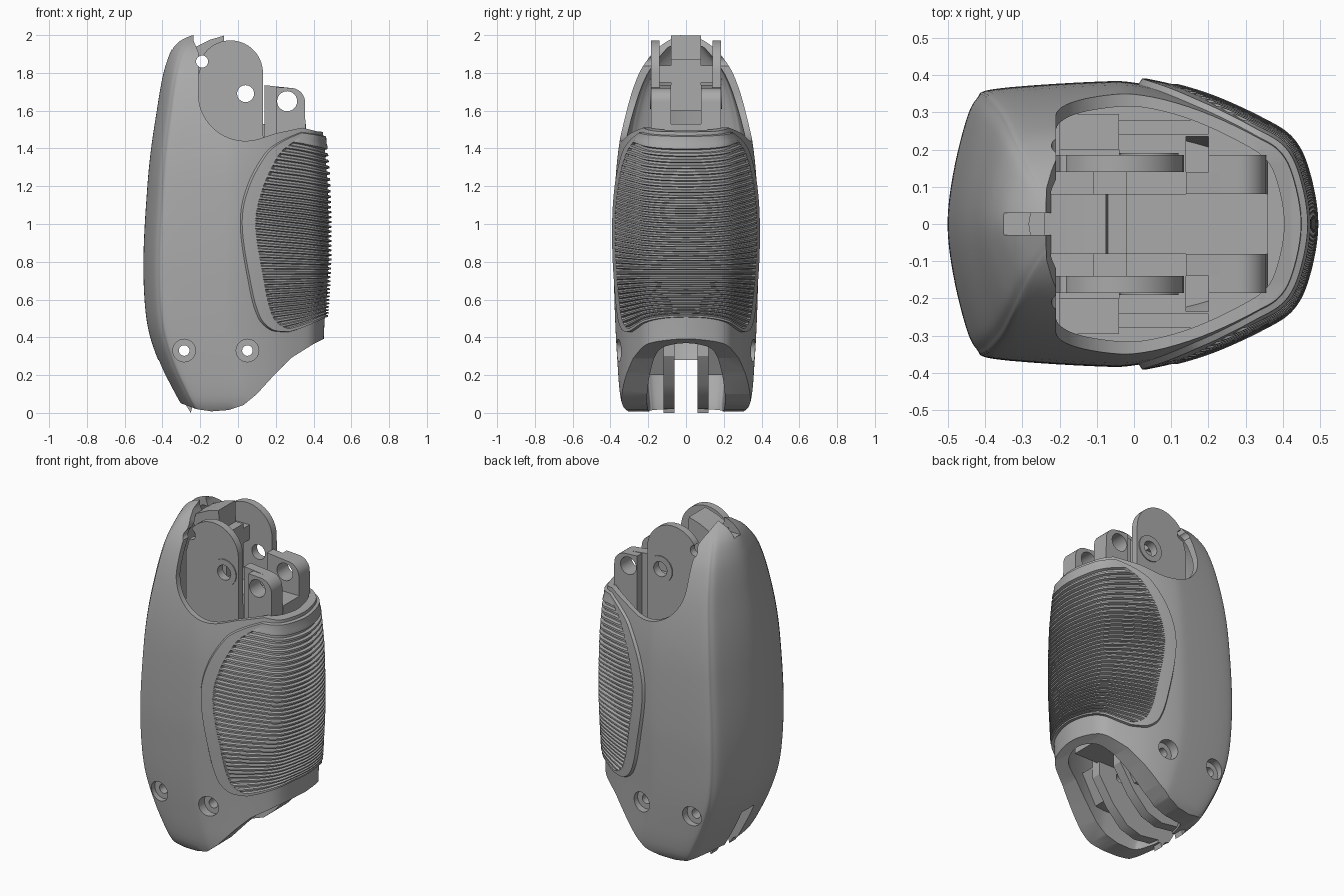
import bpy, bmesh, math
from mathutils import Vector

if "Cube" in bpy.data.objects:
    bpy.data.objects.remove(bpy.data.objects["Cube"])

grey = bpy.data.materials.new("plain grey")
grey.use_nodes = True
grey.diffuse_color = (0.4, 0.4, 0.4, 1)
grey.node_tree.nodes["Principled BSDF"].inputs["Base Color"].default_value = (0.4, 0.4, 0.4, 1)


def spline(table, key):
    """Smooth interpolation of (key, values...) rows."""
    key = min(max(key, table[0][0]), table[-1][0])
    i = 0
    while i < len(table) - 2 and key > table[i + 1][0]:
        i += 1
    rows = [table[max(0, min(len(table) - 1, i + d))] for d in (-1, 0, 1, 2)]
    a, p, q, b = rows
    span = q[0] - p[0]
    t = (key - p[0]) / span
    result = []
    for c in range(1, len(p)):
        m = (q[c] - a[c]) / (q[0] - a[0]) * span
        n = (b[c] - p[c]) / (b[0] - p[0]) * span
        result.append((2*t**3 - 3*t**2 + 1) * p[c] + (t**3 - 2*t**2 + t) * m
                      + (3*t**2 - 2*t**3) * q[c] + (t**3 - t**2) * n)
    return result


# Half cross-section, from the back centre to the front centre
HALF = [(-1, 0), (-.97, .35), (-.9, .72), (-.84, .88), (-.74, .95), (-.2, 1),
        (.05, .99), (.4, .88), (.72, .7), (.88, .56), (.96, .33), (1, 0)]
LAST = len(HALF) - 1
around = [HALF[1]] + HALF + [HALF[-2]]
SECTION = [(i - 1, x, -y if i in (0, LAST + 2) else y) for i, (x, y) in enumerate(around)]
# Height, back edge, front edge, half width
OUTER = [(0, -.27, .44, .31), (.04, -.3, .44, .335), (.12, -.345, .445, .35),
         (.25, -.41, .45, .36), (.42, -.47, .455, .37), (.6, -.495, .465, .377),
         (.85, -.5, .475, .382), (1.2, -.48, .47, .373), (1.4, -.46, .455, .355),
         (1.6, -.43, .44, .32), (1.75, -.405, .42, .275), (1.85, -.38, .41, .225),
         (1.95, -.335, .4, .135), (2, -.27, .39, .04)]
INNER_WIDTH = [(0, .2), (.35, .24), (.6, .31), (1, .342), (1.4, .32), (1.6, .285),
               (1.8, .21), (1.94, .1)]


def outer_point(u, z):
    back, front, width = spline(OUTER, z)
    x, y = spline(SECTION, u)
    return Vector(((back + front) / 2 + x * (front - back) / 2, y * width, z))


def inner_point(u, z):
    back, front, _ = spline(OUTER, z)
    x, y = spline(SECTION, u)
    back, front = back + .07, front - .045
    return Vector(((back + front) / 2 + x * (front - back) / 2,
                   y * spline(INNER_WIDTH, z)[0], z))


def make(name, bm):
    bmesh.ops.recalc_face_normals(bm, faces=bm.faces[:])
    mesh = bpy.data.meshes.new(name)
    bm.to_mesh(mesh)
    bm.free()
    mesh.materials.append(grey)
    obj = bpy.data.objects.new(name, mesh)
    bpy.context.collection.objects.link(obj)
    return obj


def bridge(bm, rings, closed=True):
    for low, high in zip(rings, rings[1:]):
        for i in range(len(low) if closed else len(low) - 1):
            j = (i + 1) % len(low)
            bm.faces.new((low[i], low[j], high[j], high[i]))


def loft(name, point, low, high, levels, extend=0):
    """Closed tube of cross-sections; extend drops the lowest ring."""
    bm, rings, steps = bmesh.new(), [], LAST * 5
    for k in range(levels + 1):
        z = low + (high - low) * k / levels
        half = [point(LAST * i / steps, z) for i in range(steps + 1)]
        ring = half + [Vector((p.x, -p.y, p.z)) for p in half[-2:0:-1]]
        if k == 0:
            ring = [p - Vector((0, 0, extend)) for p in ring]
        rings.append([bm.verts.new(p) for p in ring])
    bridge(bm, rings)
    bm.faces.new(rings[0])
    bm.faces.new(rings[-1])
    return make(name, bm)


def prism(name, outline, y0, y1):
    """Side outline in x and z, extruded along y."""
    bm = bmesh.new()
    rings = [[bm.verts.new((x, y, z)) for x, z in outline] for y in (y0, y1)]
    bridge(bm, rings)
    bm.faces.new(rings[0])
    bm.faces.new(rings[1])
    return make(name, bm)


def rect(x0, x1, z0, z1):
    return [(x0, z0), (x1, z0), (x1, z1), (x0, z1)]


def arc(x, z, r, start=0, end=345, count=24):
    angles = [math.radians(start + (end - start) * i / (count - 1)) for i in range(count)]
    return [(x + r * math.cos(a), z + r * math.sin(a)) for a in angles]


def pair(name, outline, near, far):
    return [prism("left_" + name, outline, near, far),
            prism("right_" + name, outline, -far, -near)]


def cut(obj, *cutters):
    for cutter in cutters:
        mod = obj.modifiers.new("cut", "BOOLEAN")
        mod.operation, mod.solver, mod.object = "DIFFERENCE", "EXACT", cutter
        cutter.hide_render = True
    graph = bpy.context.evaluated_depsgraph_get()
    mesh = bpy.data.meshes.new_from_object(obj.evaluated_get(graph))
    obj.modifiers.clear()
    obj.data = mesh


# Cutters
scoop = prism("scoop_cutter", [(-.25, 2.2), (-.235, 1.97), (-.21, 1.91)]
              + arc(.04, 1.69, .25, 180, 285) + [(.2, 1.48), (.34, 1.51), (.42, 1.49),
              (.7, 1.47), (.7, 2.2)], -1, 1)
underside = prism("underside_cutter", [(.7, .39), (.45, .39), (.4, .365), (.28, .29), (.2, .21),
                  (.1, .1), (.03, .042), (-.05, .015), (-.14, .008), (-.22, .02), (-.3, .05),
                  (-.4, -.2), (.7, -.2)], -1, 1)
cavity = loft("cavity_cutter", inner_point, 0, 1.94, 40, .2)
rear_slot = prism("rear_slot_cutter", rect(-.7, -.15, -.2, .28), -.06, .06)
top_slot = prism("top_slot_cutter", rect(-.35, -.15, 1.92, 2.2), -.03, .03)
screws, bores = [], []
for x in (-.285, .05):
    screws.append(prism("screw_cutter", arc(x, .33, .028), -1, 1))
    bores += pair("bore_cutter", arc(x, .33, .06), .31, 1)
pivot = prism("pivot_cutter", arc(.04, 1.69, .045), -1, 1)
lug_hole = prism("lug_hole_cutter", arc(.26, 1.65, .053), -1, 1)
catch_hole = prism("catch_hole_cutter", arc(-.19, 1.86, .032), -1, 1)
slots = (pair("slit_cutter", rect(-.2, -.04, .1, 1), .15, .2)
         + pair("gap_cutter", rect(.14, .2, .1, 1), .14, .235))

# Hollow handle shell
shell = loft("handle_shell", outer_point, 0, 2, 64)
cut(shell, cavity, scoop, underside, rear_slot, top_slot, catch_hole, *screws, *bores)
parts = [shell]

# Raised grip wrapped round the front: row, side end x, side end z, front z
EDGE = [(0, .27, .425, .505), (.04, .17, .435, .525), (.1, .1, .5, .56), (.3, .045, .7, .71),
        (.55, .005, 1, .94), (.75, .04, 1.2, 1.14), (.9, .14, 1.38, 1.32),
        (.96, .23, 1.445, 1.4), (1, .34, 1.49, 1.475)]
RIBS, COLUMNS = 36, 96


def grip_start(x, z):
    low, high = 4, LAST
    for _ in range(24):
        mid = (low + high) / 2
        low, high = (mid, high) if outer_point(mid, z).x < x else (low, mid)
    return low


def grip_row(bm, s, height):
    x0, z0, front = spline(EDGE, s)
    start, row = grip_start(x0, z0), []
    for i in range(COLUMNS + 1):
        t = 2 * i / COLUMNS - 1
        a = abs(t)
        u = LAST - (LAST - start) * a
        z = front + (z0 - front) * a * a
        p = outer_point(u, z)
        along = outer_point(min(u + .02, LAST), z) - outer_point(u - .02, z)
        normal = Vector((0, 1, 0)) if along.length == 0 else Vector((-along.y, along.x, 0))
        normal = Vector((1, 0, 0)) if u > LAST - .01 else normal.normalized()
        if normal.y < 0:
            normal = -normal
        edge = min(i, COLUMNS - i)
        lift = -.015 if edge == 0 else min(height, .016) if edge < 6 and height < 0 \
            else .016 if edge < 6 else height
        p += normal * lift
        row.append(bm.verts.new((p.x, p.y if t > 0 else -p.y, p.z)))
    return row


bm = bmesh.new()
rows = [(0, -.015), (.006, .016), (.025, .016)]
for k in range(RIBS):
    for part, height in ((.05, .004), (.4, .004), (.55, .02), (.9, .02)):
        rows.append((.03 + .94 * (k + part) / RIBS, height))
rows += [(.975, .016), (.994, .016), (1, -.015)]
bridge(bm, [grip_row(bm, s, h) for s, h in rows], closed=False)
parts.append(make("ribbed_grip", bm))

# Inner floor and supports
floor = loft("inner_floor", inner_point, .6, .66, 1)
cut(floor, *slots)
parts.append(floor)
parts += pair("ledge", rect(-.2, -.04, .6, 1.25), .2, .295)
parts += pair("inner_web", rect(-.04, .2, .6, 1.1), .24, .28)
parts.append(prism("centre_core", rect(-.04, .36, .38, 1.53), -.08, .08))

# Lower frame plates and stops
lower = [(-.38, .65), (-.38, .3), (-.3, .08), (-.25, 0), (-.24, .04), (-.1, .02), (0, .05),
         (.1, .15), (.2, .3), (.2, .65)]
stop = [(-.25, .2), (.1, .2), (.2, .37), (-.25, .37)]
for obj in pair("frame_plate", lower, .06, .12) + pair("stop_block", stop, .12, .245):
    cut(obj, *screws)
    parts.append(obj)

# Front lugs
lug = [(.14, 1.2), (.36, 1.2)] + arc(.28, 1.645, .075, 0, 90, 10) + [(.14, 1.735)]
outer_lug = [(.2, 1.2), (.36, 1.2)] + arc(.28, 1.645, .075, 0, 90, 10) + [(.2, 1.725)]
for obj in pair("lug", lug, .08, .14) + pair("outer_lug", outer_lug, .135, .185):
    cut(obj, lug_hole)
    parts.append(obj)

# Rounded cheeks with pivot rings
cheek = arc(-.04, 1.8, .172, 0, 145) + [(-.22, 1.75), (-.22, 1.2), (.135, 1.2)]
for obj in pair("cheek", cheek, .14, .185):
    cut(obj, pivot, catch_hole)
    parts.append(obj)
for obj in pair("pivot_ring", arc(.04, 1.69, .08), .18, .191):
    cut(obj, pivot)
    parts.append(obj)

# Lever between the cheeks
lever = prism("lever", [(-.24, 1.6), (-.02, 1.6), (-.02, 1.87), (-.07, 1.87), (-.075, 1.997),
              (-.15, 1.975), (-.24, 1.93)], -.08, .08)
cut(lever, catch_hole)
parts += [lever, prism("cross_bar", rect(-.11, -.02, 1.75, 1.84), -.15, .15)]

for obj in [o for o in bpy.data.objects if "_cutter" in o.name]:
    bpy.data.objects.remove(obj)
bpy.ops.object.select_all(action="DESELECT")
for obj in parts:
    obj.select_set(True)
bpy.context.view_layer.objects.active = shell
bpy.ops.object.shade_smooth_by_angle(angle=math.radians(32))
